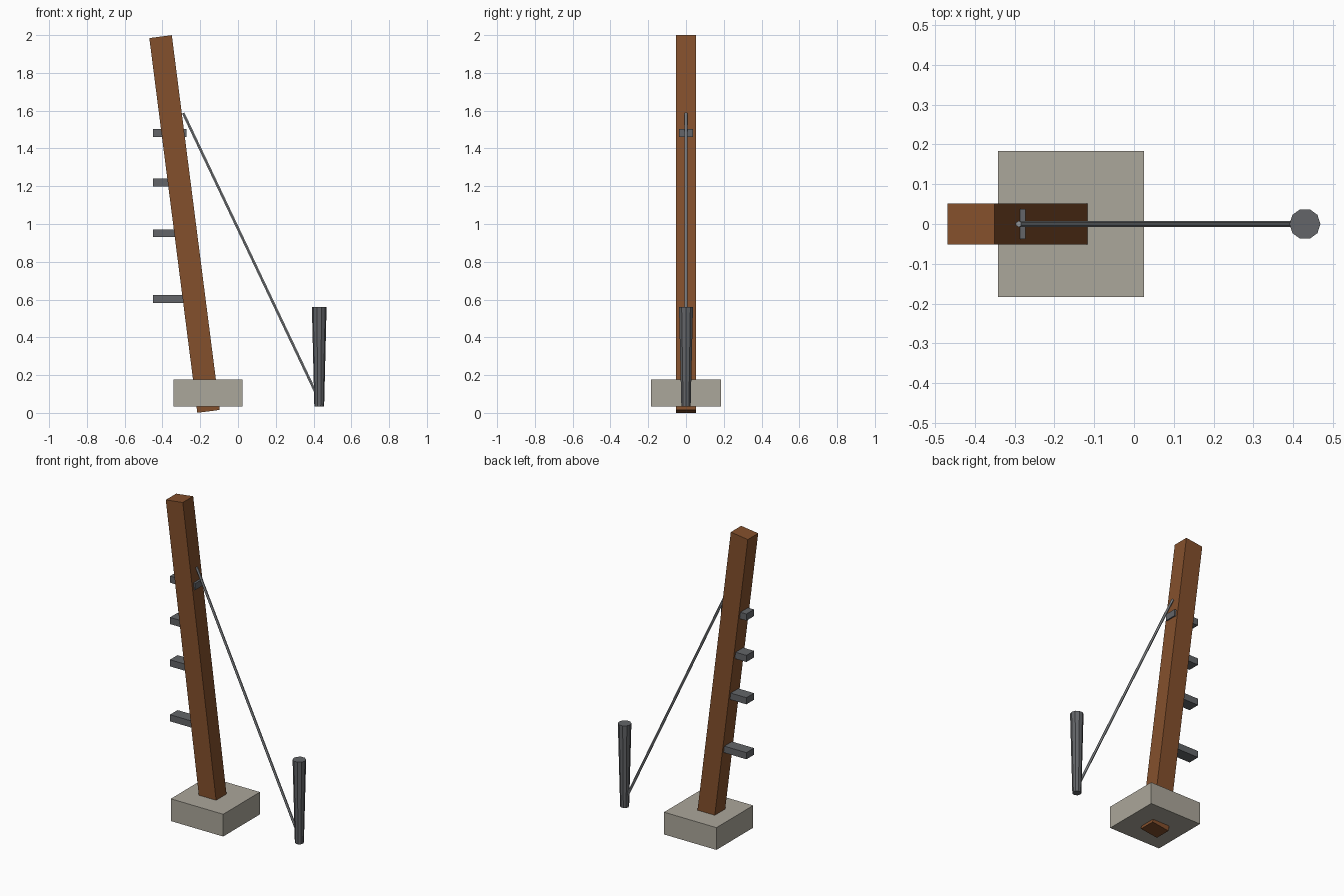
import bpy
import math
from mathutils import Vector

cube = bpy.data.objects.get("Cube")
if cube:
    bpy.data.objects.remove(cube, do_unlink=True)


def material(name, rgb):
    mat = bpy.data.materials.new(name)
    mat.use_nodes = True
    mat.diffuse_color = (*rgb, 1)
    mat.node_tree.nodes["Principled BSDF"].inputs["Base Color"].default_value = (*rgb, 1)
    return mat


wood = material("brown wood", (0.23, 0.08, 0.025))
concrete = material("pale concrete", (0.41, 0.385, 0.325))
iron = material("dark iron", (0.125, 0.13, 0.14))
steel = material("grey steel", (0.29, 0.305, 0.32))


def finish(name, mat):
    obj = bpy.context.object
    obj.name = name
    obj.data.materials.append(mat)
    return obj


def box(name, size, centre, mat, tilt=0):
    bpy.ops.mesh.primitive_cube_add(size=1, location=centre, rotation=(0, tilt, 0))
    obj = finish(name, mat)
    obj.scale = size
    return obj


def rod(name, start, end, r_start, r_end, sides, mat, turn=0):
    start, end = Vector(start), Vector(end)
    axis = end - start
    bpy.ops.mesh.primitive_cone_add(vertices=sides, radius1=r_start, radius2=r_end,
                                    depth=axis.length, location=(start + end) / 2)
    obj = finish(name, mat)
    obj.rotation_mode = 'QUATERNION'
    spin = Vector((0, 0, 1)).rotation_difference(axis)
    obj.rotation_quaternion = spin @ Vector((1, 0, 0)).rotation_difference(
        Vector((math.cos(turn), math.sin(turn), 0)))
    return obj


# Leaning post in its footing
box("post", (0.12, 0.104, 2.0), (-0.283, 0, 1.0), wood, -math.atan(0.128))
box("footing", (0.367, 0.368, 0.141), (-0.1585, 0, 0.1055), concrete)

# Climbing steps, the top one passing right through the post
for i, z in enumerate((0.603, 0.951, 1.219, 1.481)):
    box(f"step_{i + 1}", (0.177, 0.076, 0.042), (-0.3615, 0, z), iron)

# Ground stake, wider at its head, and the guy wire
rod("stake", (0.43, 0, 0.035), (0.43, 0, 0.561), 0.026, 0.039, 10, iron, math.pi / 2)
rod("guy_wire", (-0.29, 0, 1.587), (0.415, 0, 0.10), 0.008, 0.008, 6, steel)
